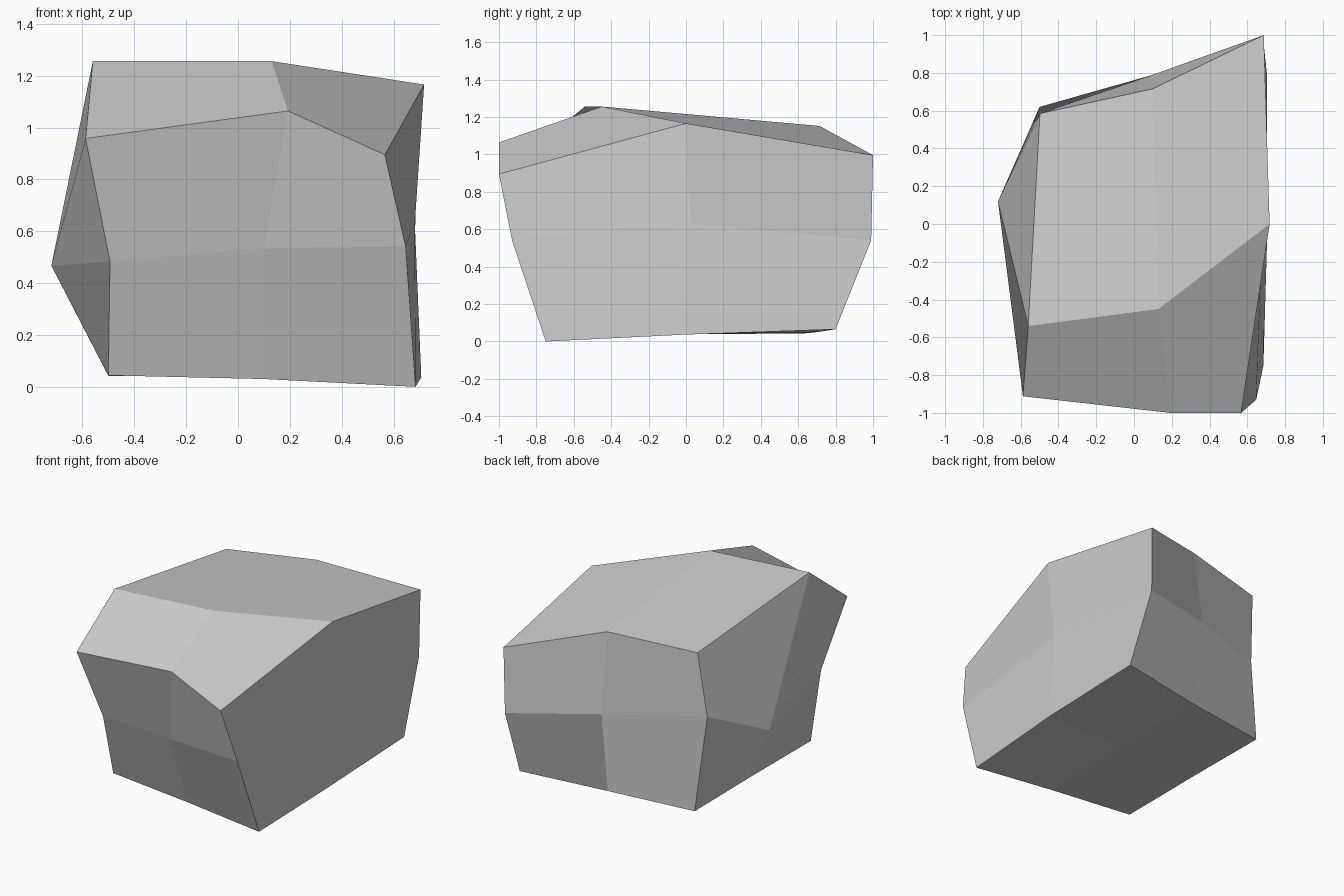
import bpy
import bmesh

# Remove only the default cube
default_cube = bpy.data.objects.get("Cube")
if default_cube:
    bpy.data.objects.remove(default_cube, do_unlink=True)

# Single stone colour
stone = bpy.data.materials.new("stone_grey")
stone.use_nodes = True
grey = (0.6, 0.6, 0.6, 1)
stone.diffuse_color = grey
stone.node_tree.nodes["Principled BSDF"].inputs["Base Color"].default_value = grey

# Cross-sections of the boulder, each a loop running
# front low, front waist, front rim, crown, back rim, back waist, back low, base
left_section = [
    (-.5, -.64, .044), (-.494, -.76, .483), (-.588, -.912, .958), (-.56, -.54, 1.256),
    (-.498, .585, 1.117), (-.533, .53, .664), (-.5, .62, .042), (-.495, 0, .042)]
middle_section = [
    (.1, -.7, .03), (.1, -.883, .534), (.193, -1, 1.064), (.13, -.45, 1.256),
    (.097, .715, 1.152), (.09, .787, .614), (.105, .7, .05), (.1, 0, .04)]
right_section = [
    (.685, -.75, 0), (.647, -.93, .541), (.567, -1, .895), (.718, 0, 1.166),
    (.687, 1, .996), (.683, .99, .541), (.703, .8, .065), (.707, 0, .037)]
left_bulge = (-.72, .12, .467)
right_hollow = (.682, .02, .63)


def add_side(bm, section, centre, middle_ring):
    """Build one side: four end quads, then quads across to the middle ring.
    Each quad starts at a boulder corner, so it folds toward its panel centre."""
    ring = [bm.verts.new(point) for point in section]
    hub = bm.verts.new(centre)
    for corner in range(0, len(ring), 2):
        bm.faces.new((ring[corner], ring[corner + 1], hub, ring[corner - 1]))
        for near in (corner - 1, corner + 1):
            bm.faces.new((ring[corner], ring[near],
                          middle_ring[near], middle_ring[corner]))


# Join both sides to the shared middle section
bm = bmesh.new()
middle_ring = [bm.verts.new(point) for point in middle_section]
add_side(bm, left_section, left_bulge, middle_ring)
add_side(bm, right_section, right_hollow, middle_ring)
bmesh.ops.recalc_face_normals(bm, faces=bm.faces)

# Flat-shaded boulder object
mesh = bpy.data.meshes.new("boulder")
bm.to_mesh(mesh)
bm.free()
mesh.materials.append(stone)
boulder = bpy.data.objects.new("boulder", mesh)
bpy.context.collection.objects.link(boulder)
